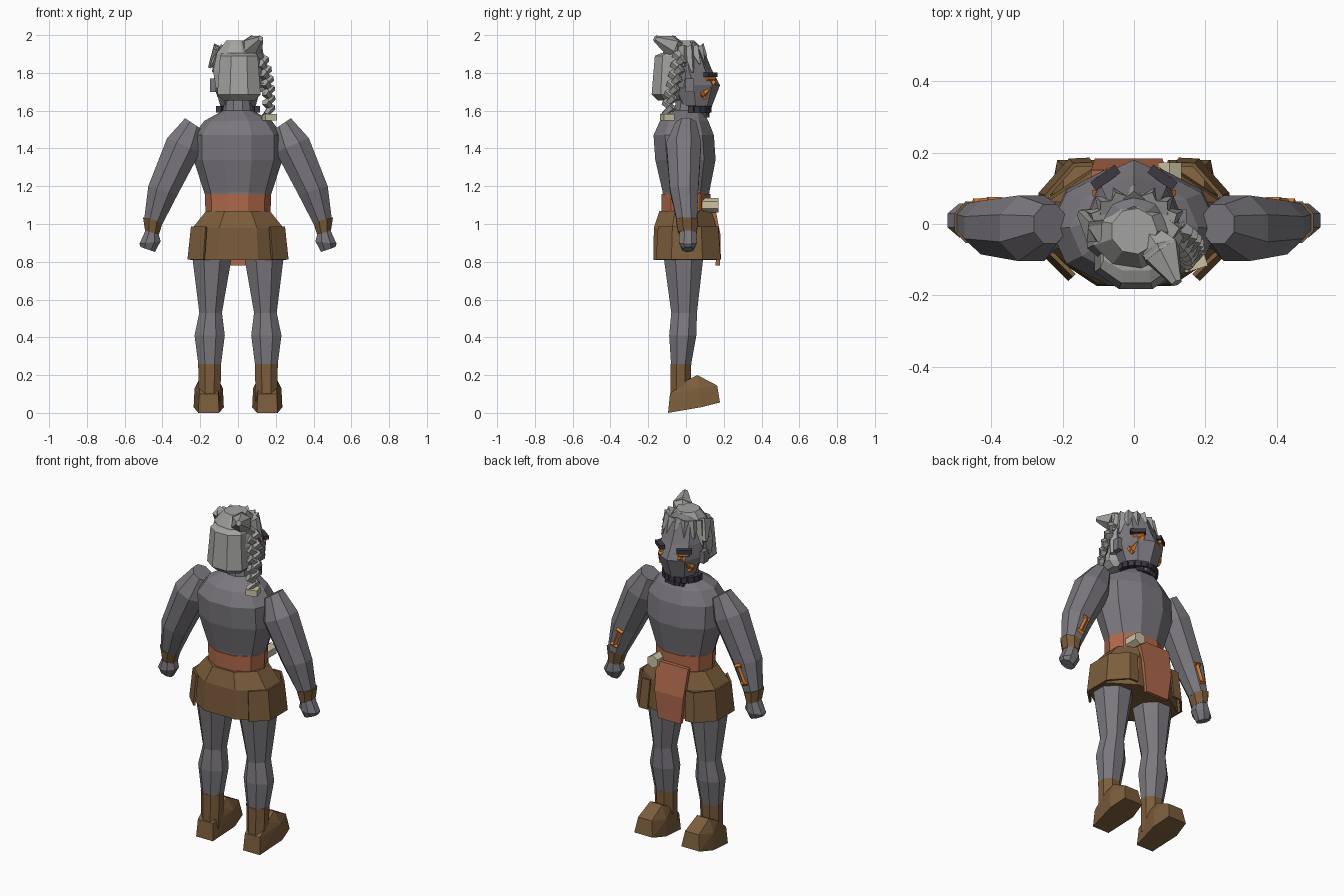
import bpy, bmesh, math
from mathutils import Vector, Matrix

if "Cube" in bpy.data.objects:
    bpy.data.objects.remove(bpy.data.objects["Cube"])


def material(name, r, g, b):
    m = bpy.data.materials.new(name)
    m.use_nodes = True
    m.diffuse_color = (r, g, b, 1)
    m.node_tree.nodes["Principled BSDF"].inputs["Base Color"].default_value = (r, g, b, 1)
    return m


SKIN = material("grey skin", .20, .19, .21)
HAIR = material("light grey hair", .36, .36, .35)
LEATHER = material("brown leather", .20, .11, .045)
CLOTH = material("terracotta cloth", .43, .14, .07)
BONE = material("cream bone", .60, .54, .37)
PAINT = material("orange paint", .70, .20, .025)
DARK = material("dark brow", .045, .04, .055)


def finish(bm, name, mat, side=1):
    """Turn a bmesh into a flat shaded object, flipped in x when side is -1."""
    for v in bm.verts:
        v.co.x *= side
    bmesh.ops.recalc_face_normals(bm, faces=bm.faces)
    me = bpy.data.meshes.new(name)
    bm.to_mesh(me)
    bm.free()
    me.materials.append(mat)
    ob = bpy.data.objects.new(name, me)
    bpy.context.collection.objects.link(ob)
    return ob


def loft(bm, rings, n=8, turn=0.0):
    """Skin rings given as centre and two half-axis vectors."""
    grow = 1 / math.cos(math.pi / n) if turn else 1
    loops = []
    for c, u, v in rings:
        angles = [math.tau * (i + turn) / n for i in range(n)]
        loops.append([bm.verts.new(c + grow * (u * math.cos(a) + v * math.sin(a))) for a in angles])
    for lo, hi in zip(loops, loops[1:]):
        for i in range(n):
            j = (i + 1) % n
            bm.faces.new((lo[i], lo[j], hi[j], hi[i]))
    bm.faces.new(loops[0][::-1])
    bm.faces.new(loops[-1])


def stack(name, mat, rings, n=8, turn=0.0, side=1):
    """Horizontal rings: x, y, z, half width, half depth."""
    bm = bmesh.new()
    loft(bm, [(Vector((x, y, z)), Vector((rx, 0, 0)), Vector((0, ry, 0)))
              for x, y, z, rx, ry in rings], n, turn)
    return finish(bm, name, mat, side)


def sleeve(name, mat, rings, side):
    """Tilted rings: inner x and z, outer x and z, y, half depth."""
    bm = bmesh.new()
    out = []
    for ix, iz, ox, oz, y, ry in rings:
        out.append((Vector(((ix + ox) / 2, y, (iz + oz) / 2)),
                    Vector(((ox - ix) / 2, 0, (oz - iz) / 2)), Vector((0, ry, 0))))
    loft(bm, out, 8, .5)
    return finish(bm, name, mat, side)


def rod(bm, p, q, r1, r2, n=4):
    p, q = Vector(p), Vector(q)
    m = Matrix.Translation((p + q) / 2) @ (q - p).to_track_quat("Z", "Y").to_matrix().to_4x4()
    bmesh.ops.create_cone(bm, cap_ends=True, segments=n, radius1=r1, radius2=r2,
                          depth=(q - p).length, matrix=m)


def box(bm, centre, size, rz=0.0):
    m = Matrix.Translation(centre) @ Matrix.Rotation(rz, 4, "Z") @ Matrix.Diagonal((*size, 1))
    bmesh.ops.create_cube(bm, size=1, matrix=m)


# Torso, belt and skirt
stack("torso", SKIN, [(0, 0, 1.14, .168, .128), (0, 0, 1.17, .18, .13), (0, -.003, 1.34, .235, .168),
                      (0, -.012, 1.47, .235, .168), (0, -.01, 1.545, .18, .135),
                      (0, .015, 1.60, .08, .08), (0, .02, 1.70, .07, .07)], 10, 0)
stack("belt", CLOTH, [(0, 0, 1.06, .172, .135), (0, 0, 1.16, .176, .135)], 10)
stack("skirt", LEATHER, [(0, -.005, .81, .255, .168), (0, -.005, .98, .24, .165),
                         (0, 0, 1.07, .168, .14)], 8, .5)

for side, word in ((1, "left"), (-1, "right")):
    # Hip flap wrapped round the side of the skirt
    bm = bmesh.new()
    rows = []
    for z, k in ((.812, 1), (.985, .93)):
        rows.append([bm.verts.new((x * k, y * k, z)) for x, y in
                     ((.18, -.155), (.262, -.075), (.262, .085), (.18, .178), (.125, .18))])
    for i in range(4):
        bm.faces.new((rows[0][i], rows[0][i + 1], rows[1][i + 1], rows[1][i]))
    flap = finish(bm, word + "_hip_flap", LEATHER, side)
    mod = flap.modifiers.new("thickness", "SOLIDIFY")
    mod.thickness = .012
    mod.offset = 0

    # Leg and boot
    stack(word + "_leg", SKIN, [(.150, -.027, .24, .058, .051), (.150, -.017, .41, .08, .072),
                                (.145, -.01, .53, .06, .068), (.138, -.013, .81, .102, .103),
                                (.138, -.01, .92, .10, .10)], 8, .5, side)
    stack(word + "_boot_shaft", LEATHER, [(.15, -.03, .06, .056, .052),
                                          (.15, -.027, .26, .061, .055)], 8, .5, side)
    bm = bmesh.new()
    for half, y, z in ((.055, -.095, 0), (.05, -.085, .1), (.05, -.01, .165), (.04, .06, .2),
                       (.045, .165, .145), (.06, .18, .055), (.08, .08, .03), (.075, .07, .13)):
        for s in (-1, 1):
            bm.verts.new((.155 + s * half, y, z))
    bmesh.ops.convex_hull(bm, input=bm.verts)
    finish(bm, word + "_boot_foot", LEATHER, side)

    # Arm, cuff and hand
    sleeve(word + "_arm", SKIN, [(.19, 1.50, .28, 1.56, 0, .055), (.20, 1.38, .375, 1.455, -.012, .092),
                                 (.32, 1.155, .475, 1.20, -.01, .075), (.40, 1.0, .497, 1.025, .005, .053)], side)
    sleeve(word + "_cuff", LEATHER, [(.398, 1.01, .503, 1.035, .005, .058),
                                     (.418, .945, .492, .965, .008, .05)], side)
    sleeve(word + "_hand", SKIN, [(.422, .955, .487, .972, .01, .044), (.41, .908, .522, .895, .01, .048),
                                  (.44, .852, .515, .878, .01, .03)], side)

    # Bone-shaped paint mark on the forearm
    bm = bmesh.new()
    top, low = Vector((.39, .064, 1.165)), Vector((.43, .06, 1.07))
    rod(bm, top, low, .012, .012)
    for p in (top, low):
        rod(bm, p - Vector((.02, 0, .007)), p + Vector((.02, 0, .007)), .012, .012)
    finish(bm, word + "_arm_mark", PAINT, side)

    # Ear, brow and cheek paint
    bm = bmesh.new()
    box(bm, (.132, .02, 1.735), (.03, .045, .07))
    finish(bm, word + "_ear", SKIN, side)
    bm = bmesh.new()
    box(bm, (.08, .13, 1.79), (.085, .028, .022), math.radians(-36))
    finish(bm, word + "_brow", DARK, side)
    bm = bmesh.new()
    rod(bm, (.1, .085, 1.675), (.062, .152, 1.755), .014, .014)
    rod(bm, (.1, .11, 1.768), (.055, .152, 1.768), .011, .011)
    rod(bm, (.108, .085, 1.70), (.09, .1, 1.665), .013, .013)
    finish(bm, word + "_cheek_paint", PAINT, side)

# Head, with the front edge running down through the nose
stack("head", SKIN, [(0, .085, 1.57, .05, .035), (0, .05, 1.63, .095, .09), (0, .04, 1.735, .125, .14),
                     (0, .015, 1.815, .128, .122), (0, 0, 1.92, .105, .095), (0, 0, 1.965, .05, .05)])

# Jaw beads, with a second row on the chin
bm = bmesh.new()
for i in range(11):
    a = math.pi * i / 10
    box(bm, (.102 * math.cos(a), .025 + .095 * math.sin(a), 1.607), (.03, .03, .034), a)
for i in range(-2, 3):
    box(bm, (.024 * i, .112 - .006 * abs(i), 1.58), (.022, .024, .03))
finish(bm, "jaw_beads", DARK)

# Hair: cap, back panel and jagged locks along the hairline
stack("hair_cap", HAIR, [(0, -.05, 1.72, .125, .075), (0, -.035, 1.81, .14, .095),
                         (0, -.025, 1.905, .12, .10), (0, -.02, 1.972, .065, .065)], 9)
stack("hair_back", HAIR, [(.005, -.09, 1.655, .085, .06), (.005, -.1, 1.685, .115, .082),
                          (.005, -.095, 1.89, .10, .07), (.005, -.08, 1.905, .09, .05)], 8, .5)
bm = bmesh.new()
for i in range(9):
    a = math.radians(-5 + 190 * i / 8)
    drop = .05 + .035 * (i % 2) + .05 * abs(math.cos(a))
    c, s = math.cos(a), math.sin(a)
    rod(bm, (.095 * c, -.01 + .075 * s, 1.935), (.14 * c, .0 + .108 * s, 1.935 - drop), .036, .006)
rod(bm, (-.10, -.02, 1.93), (-.15, .03, 1.83), .045, .012)
finish(bm, "hair_locks", HAIR)

# Topknot
bm = bmesh.new()
knot = [Vector(p) for p in ((.03, -.01, 1.935), (.075, -.075, 1.94), (.12, -.165, 1.982))]
rod(bm, knot[0], knot[1], .025, .06, 6)
rod(bm, knot[1], knot[2], .06, .016, 6)
finish(bm, "topknot", HAIR)

# Braid of crossing strands, with a bead at the end
bm = bmesh.new()
start, end = Vector((.118, -.03, 1.88)), Vector((.163, -.095, 1.60))
for i in range(12):
    t = i / 11
    p = start.lerp(end, t)
    p.x += .015 * math.sin(t * math.pi)
    s = 1 if i % 2 else -1
    across = Vector((.018 * s, .024 * s, .022))
    rod(bm, p + across, p - across, .028 - .006 * t, .016, 5)
finish(bm, "braid", HAIR)
bm = bmesh.new()
box(bm, (.167, -.098, 1.565), (.066, .06, .036), .3)
finish(bm, "braid_bead", BONE)

# Loincloth: a bent hanging panel
bm = bmesh.new()
loft(bm, [(Vector((x, y, z)), Vector((w, 0, 0)), Vector((0, .011, 0)))
          for x, y, z, w in ((-.015, .168, .78, .075), (-.015, .172, .94, .095), (-.015, .14, 1.105, .105))],
     4, .5)
finish(bm, "loincloth", CLOTH)

# Belt toggle
bm = bmesh.new()
rod(bm, (.1, .085, 1.1), (.1, .172, 1.1), .038, .038, 6)
finish(bm, "belt_toggle", BONE)
